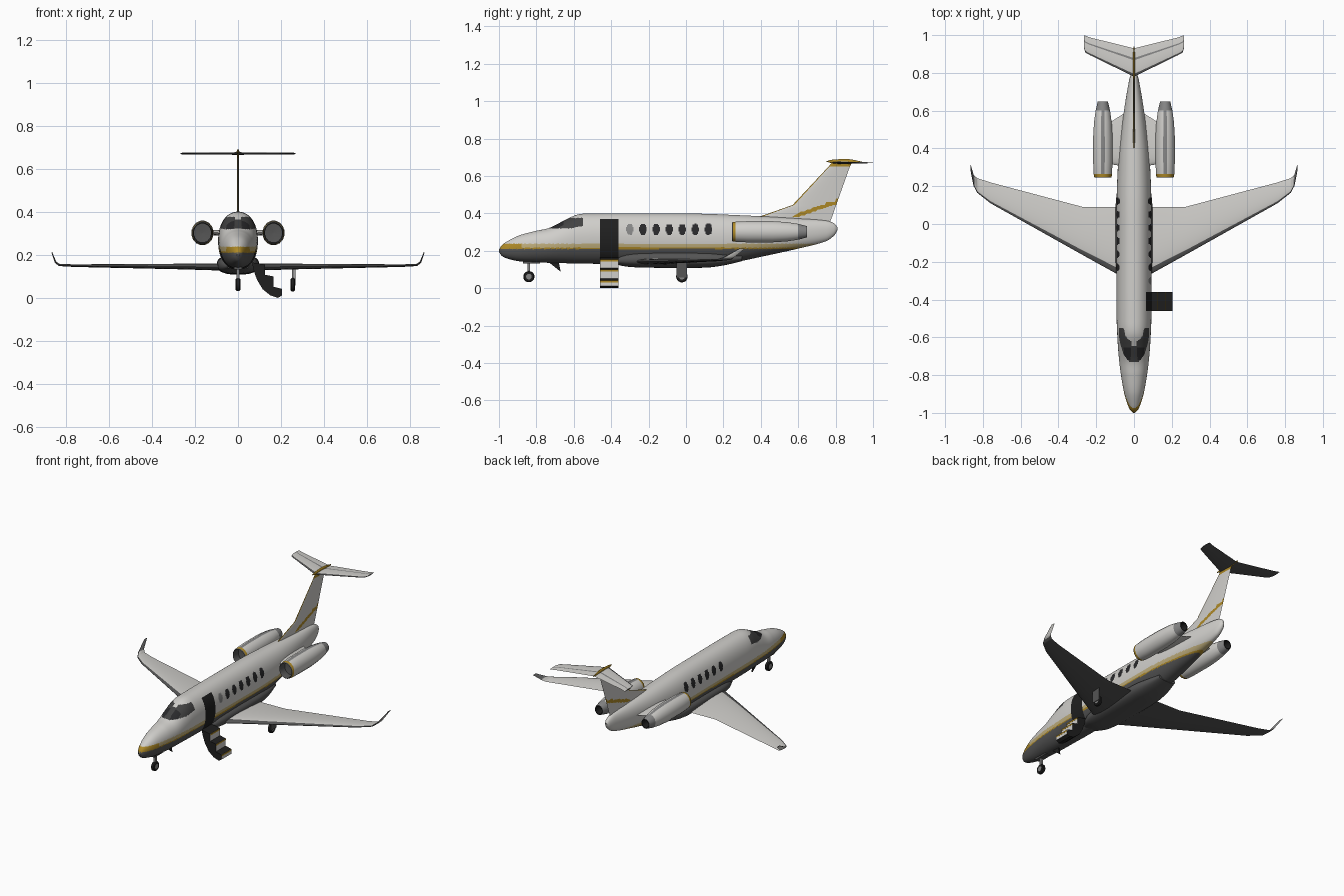
import bpy, bmesh, math
from mathutils import Vector

if "Cube" in bpy.data.objects:
    bpy.data.objects.remove(bpy.data.objects["Cube"])

# ---- colours
COLOURS = {
    "white_paint": (0.63, 0.62, 0.595), "dark_grey_paint": (0.09, 0.09, 0.09),
    "pale_gold": (0.52, 0.42, 0.2), "gold": (0.42, 0.25, 0.02),
    "window_glass": (0.022, 0.022, 0.024), "black": (0.014, 0.014, 0.014),
    "metal_grey": (0.24, 0.24, 0.24), "windscreen_grey": (0.055, 0.055, 0.055)}
MATS = []
for name, c in COLOURS.items():
    m = bpy.data.materials.new(name)
    m.diffuse_color = (*c, 1)
    m.use_nodes = True
    m.node_tree.nodes["Principled BSDF"].inputs["Base Color"].default_value = m.diffuse_color
    MATS.append(m)
WHITE, DARK, PALE, GOLD, GLASS, BLACK, METAL, SCREEN = range(8)


def make(name, verts, faces, idx, angle=35):
    """Mesh object with per-face colour slots and angle-based smoothing."""
    me = bpy.data.meshes.new(name)
    me.from_pydata(verts, [], faces)
    for m in MATS:
        me.materials.append(m)
    me.polygons.foreach_set("material_index", idx)
    bm = bmesh.new()
    bm.from_mesh(me)
    bmesh.ops.recalc_face_normals(bm, faces=bm.faces)
    bm.to_mesh(me)
    bm.free()
    me.shade_smooth()
    me.set_sharp_from_angle(angle=math.radians(angle))
    ob = bpy.data.objects.new(name, me)
    bpy.context.collection.objects.link(ob)
    return ob


def loft(name, rings, rule, angle=35):
    """Skin closed rings; rule(center, ring_index, segment_index) -> colour."""
    n = len(rings[0])
    verts = [v for r in rings for v in r]
    faces, idx = [], []
    for i in range(len(rings) - 1):
        for j in range(n):
            k = (j + 1) % n
            f = (i * n + j, i * n + k, (i + 1) * n + k, (i + 1) * n + j)
            faces.append(f)
            c = sum((Vector(verts[q]) for q in f), Vector()) / 4
            idx.append(rule(c, i, j))
    last = (len(rings) - 1) * n
    faces += [tuple(range(n)), tuple(range(last, last + n))]
    idx += [idx[0], idx[-1]]
    return make(name, verts, faces, idx, angle)


def smooth_rows(st, step):
    """Resample stations (first value is the position) with a smooth curve."""
    def slope(i, k):
        a, b = st[max(i - 1, 0)], st[min(i + 1, len(st) - 1)]
        return (b[k] - a[k]) / (b[0] - a[0])
    out, seg = [], 0
    count = round((st[-1][0] - st[0][0]) / step)
    for q in range(count + 1):
        y = st[0][0] + q * step
        while seg < len(st) - 2 and y > st[seg + 1][0]:
            seg += 1
        a, b = st[seg], st[seg + 1]
        h = b[0] - a[0]
        t = min((y - a[0]) / h, 1)
        out.append([y] + [
            (2*t**3 - 3*t*t + 1) * a[k] + (t**3 - 2*t*t + t) * h * slope(seg, k)
            + (3*t*t - 2*t**3) * b[k] + (t**3 - t*t) * h * slope(seg + 1, k)
            for k in range(1, len(a))])
    return out


def body_rings(st, step, n, p=2.15):
    rings = []
    for y, top, bot, hw in smooth_rows(st, step):
        ring = []
        for j in range(n):
            a = 2 * math.pi * j / n
            c, s = math.cos(a), math.sin(a)
            ring.append((hw * math.copysign(abs(c) ** (2 / p), c), y,
                         (top + bot) / 2 + (top - bot) / 2 * math.copysign(abs(s) ** (2 / p), s)))
        rings.append(ring)
    return rings


# ---- fuselage: position, top, bottom, half width
body = [(-1, .206, .194, .005), (-.985, .23, .173, .02), (-.95, .254, .157, .036),
        (-.89, .283, .144, .053), (-.8, .307, .138, .069), (-.73, .323, .136, .078),
        (-.65, .363, .134, .085), (-.58, .394, .132, .089), (-.5, .4, .131, .092),
        (-.1, .4, .128, .092), (.1, .398, .128, .092), (.25, .392, .138, .088),
        (.4, .385, .168, .078), (.6, .373, .212, .053), (.75, .361, .252, .028),
        (.795, .345, .285, .016), (.81, .325, .312, .005)]
WINDOWS = [-.23 + .07 * i for i in range(6)]


def in_window(y, z, w):
    return (abs(y - w) / .018) ** 2.8 + (abs(z - .315) / .029) ** 2.8 < 1


def body_colour(c, i, j):
    x, y, z = c
    if x > 0 and -.46 < y < -.36 and .15 < z < .37:
        return BLACK                                     # open doorway
    if -.73 < y < -.55 and z > .32 + max(0, y + .62) * .2:   # windscreen
        if .018 < abs(x) < .055 and -.72 < y < -.655:
            return GLASS
        if y < -.645 or (z < .376 and abs(x) > .012):
            return SCREEN
    if any(in_window(y, z, w) for w in WINDOWS):
        return GLASS
    if x > 0 and in_window(y, z, -.3):
        return METAL
    if z < .21:
        return DARK
    if z < .238:
        return GOLD if z < .217 or y < -.88 else PALE
    return WHITE


loft("fuselage", body_rings(body, .005, 140), body_colour)
fairing = [(-.4, .16, .134, .05), (-.32, .19, .116, .085), (-.2, .2, .11, .097),
           (.1, .2, .11, .097), (.2, .19, .122, .085), (.3, .18, .145, .06)]
loft("belly_fairing", body_rings(fairing, .02, 40, 2.5), lambda c, i, j: DARK)


# ---- flying surfaces: x, z, leading edge, trailing edge, half thickness, tilt
def surface(name, st, rule, side=1, n=20, sub=6):
    us = [(1 - math.cos(math.pi * k / n)) / 2 for k in range(n + 1)]
    loop = [(u, 1) for u in us] + [(u, -1) for u in us[-2:0:-1]]
    rows = [[a + (b - a) * q / sub for a, b in zip(s, t)]
            for s, t in zip(st, st[1:]) for q in range(sub)] + [st[-1]]
    rings = []
    for x, z, le, te, th, tilt in rows:
        ring = []
        for u, sg in loop:
            h = sg * th * 2.6 * math.sqrt(u) * (1 - u)
            ring.append((side * (x - h * math.sin(tilt)), le + (te - le) * u, z + h * math.cos(tilt)))
        rings.append(ring)
    m = len(loop)

    def colour(c, i, j):
        u = (loop[j][0] + loop[(j + 1) % m][0]) / 2
        return rule(c, u, j < n)
    return loft(name, rings, colour, 50)


wing = [(0, .142, -.315, .09, .017, 0), (.27, .146, -.165, .09, .013, 0),
        (.76, .15, .11, .22, .006, 0), (.83, .153, .165, .243, .005, .2),
        (.848, .166, .2, .258, .004, .9), (.865, .212, .285, .315, .002, 1.25)]
tailplane = [(0, .671, .78, .93, .006, 0), (.235, .671, .895, .988, .004, 0),
             (.257, .671, .907, .997, .004, 0), (.266, .671, .935, 1, .003, 0)]


def wing_colour(c, u, upper):
    if abs(c.x) > .845:
        return DARK if u < .15 else METAL if upper else WHITE
    return DARK if u < .08 or not upper else WHITE


def tail_colour(c, u, upper):
    if u < .09 or not upper:
        return DARK
    return METAL if .57 < u < .62 else WHITE


def fin_colour(c, u, upper):
    band = abs(c.z - .385 - (c.y - .58) * .34) < .01 and c.y > .58
    thin = abs(c.z - .42 - (c.y - .66) * .34) < .004 and c.y > .66
    return GOLD if u < .04 or c.z > .645 or band or thin else WHITE


for s, label in ((1, "right"), (-1, "left")):
    surface(label + "_wing", wing, wing_colour, s)
    surface(label + "_tailplane", tailplane, tail_colour, s)
UP = math.pi / 2
surface("tail_fin", [(0, .34, .36, .765, .006, UP), (0, .385, .40, .782, .006, UP),
                     (0, .445, .57, .803, .005, UP), (0, .65, .762, .876, .004, UP),
                     (0, .678, .785, .89, .004, UP)], fin_colour, n=32, sub=12)
loft("tail_bullet", body_rings([(.75, .679, .677, .001), (.78, .687, .669, .005),
                               (.87, .69, .665, .006), (.94, .677, .671, .002)], .01, 16),
     lambda c, i, j: GOLD)

# ---- engines and pylons: profile is position, radius
nacelle = [(.3, .002), (.295, .042), (.26, .042), (.245, .046), (.25, .05), (.265, .052), (.33, .055),
           (.46, .055), (.54, .05), (.6, .041), (.648, .029), (.648, .024), (.6, .022), (.6, .002)]
NAC_COL = [DARK, DARK, DARK, DARK, GOLD] + [WHITE] * 4 + [METAL, BLACK, BLACK, BLACK]


def nacelle_colour(c, i, j):
    return METAL if j == 3 and 5 <= i <= 8 else NAC_COL[i]     # grey spine on top


for s, label in ((1, "right"), (-1, "left")):
    rings = [[(s * .165 + s * r * .95 * math.cos(a), y, .302 + r * 1.05 * math.sin(a))
              for a in (2 * math.pi * (j + .5) / 16 for j in range(16))] for y, r in nacelle]
    loft(label + "_engine", rings, nacelle_colour, 30)
    surface(label + "_pylon", [(.03, .3, .3, .6, .014, 0), (.14, .305, .32, .53, .012, 0)],
            lambda c, u, up: WHITE, s, 12, 2)


# ---- small parts
def box(name, lo, hi, col):
    v = [(x, y, z) for x in (lo[0], hi[0]) for y in (lo[1], hi[1]) for z in (lo[2], hi[2])]
    f = [(0, 1, 3, 2), (4, 6, 7, 5), (0, 4, 5, 1), (2, 3, 7, 6), (0, 2, 6, 4), (1, 5, 7, 3)]
    return make(name, v, f, [col] * 6)


def wheel(name, x, y, z, r, w):
    prof = [(-w, r * .5), (-w, r * .85), (-w * .6, r), (w * .6, r), (w, r * .85), (w, r * .5)]
    rings = [[(x + dx, y + q * math.cos(a), z + q * math.sin(a))
              for a in (math.pi * j / 10 for j in range(20))] for dx, q in prof]
    ob = loft(name, rings, lambda c, i, j: BLACK)
    for p in list(ob.data.polygons)[-2:]:
        p.material_index = METAL                         # hub


def extrude_x(name, pts, x0, x1, col):
    loft(name, [[(x, y, z) for y, z in pts] for x in (x0, x1)], lambda c, i, j: col)


# landing gear
wheel("nose_wheel", 0, -.84, .062, .03, .011)
box("nose_gear_leg", (-.007, -.847, .07), (.007, -.833, .15), METAL)
box("nose_gear_bay", (-.018, -.872, .132), (.018, -.78, .143), DARK)
extrude_x("belly_blade", [(-.735, .14), (-.68, .14), (-.67, .088)], -.004, .004, BLACK)
wheel("main_wheel", .255, -.022, .062, .031, .01)
box("main_gear_leg", (.25, -.03, .07), (.262, -.014, .145), METAL)
box("main_gear_door", (.266, -.052, .058), (.27, .006, .14), DARK)

# fold-down stair door: side outline is x, z
stair = [(.065, .165), (.125, .155), (.125, .108), (.165, .1), (.165, .052), (.204, .042),
         (.205, .012), (.185, 0), (.15, .012), (.115, .04), (.088, .085), (.072, .13)]
STAIR_COL = [BLACK, WHITE, BLACK, WHITE, BLACK, WHITE] + [BLACK] * 6
loft("stair_door", [[(x, y, z) for x, z in stair] for y in (-.46, -.36)],
     lambda c, i, j: STAIR_COL[j], 20)
for p in list(bpy.data.objects["stair_door"].data.polygons)[-2:]:
    p.material_index = BLACK
for k, (x, z) in enumerate(((.125, .155), (.165, .1), (.204, .042))):
    box("step_edge_%d" % (k + 1), (x - .003, -.459, z - .011), (x + .001, -.361, z - .001), GOLD)
